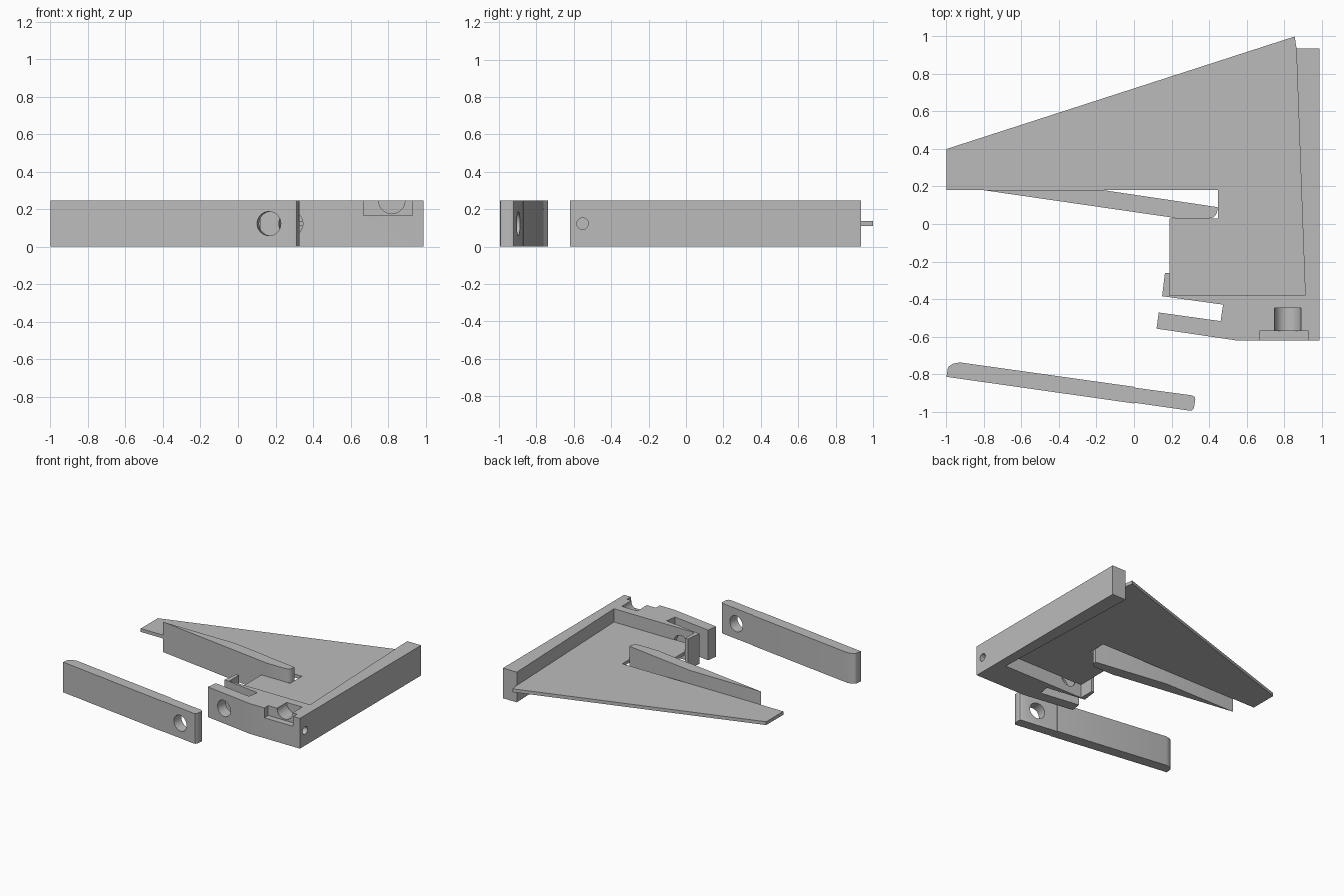
import bpy, bmesh, math
from mathutils import Vector, Matrix

cube = bpy.data.objects.get("Cube")
if cube:
    bpy.data.objects.remove(cube, do_unlink=True)

HEIGHT = 0.245
MID = HEIGHT / 2
SLANT = Vector((0.14, 0.99, 0)).normalized()   # pivot pin direction

grey = bpy.data.materials.new("plain grey")
grey.use_nodes = True
grey.diffuse_color = (0.5, 0.5, 0.5, 1)
grey.node_tree.nodes["Principled BSDF"].inputs["Base Color"].default_value = (0.5, 0.5, 0.5, 1)


def finish(bm, name):
    bmesh.ops.recalc_face_normals(bm, faces=bm.faces)
    mesh = bpy.data.meshes.new(name)
    bm.to_mesh(mesh)
    bm.free()
    mesh.materials.append(grey)
    obj = bpy.data.objects.new(name, mesh)
    bpy.context.collection.objects.link(obj)
    return obj


def prism(name, outline, bottom=0, top=HEIGHT):
    """Extrude a plan outline straight up."""
    bm = bmesh.new()
    base = bm.faces.new([bm.verts.new((x, y, bottom)) for x, y in outline])
    ext = bmesh.ops.extrude_face_region(bm, geom=[base])
    moved = [v for v in ext["geom"] if isinstance(v, bmesh.types.BMVert)]
    bmesh.ops.translate(bm, verts=moved, vec=(0, 0, top - bottom))
    return finish(bm, name)


def rod(name, start, end, radius):
    """Cylinder between two points."""
    a, b = Vector(start), Vector(end)
    turn = (b - a).to_track_quat("Z", "Y").to_matrix().to_4x4()
    bm = bmesh.new()
    bmesh.ops.create_cone(bm, cap_ends=True, segments=40, radius1=radius, radius2=radius,
                          depth=(b - a).length, matrix=Matrix.Translation((a + b) / 2) @ turn)
    return finish(bm, name)


def cut(obj, cutters):
    for c in cutters:
        mod = obj.modifiers.new("cut", "BOOLEAN")
        mod.operation, mod.solver, mod.object = "DIFFERENCE", "EXACT", c
        bpy.context.view_layer.objects.active = obj
        bpy.ops.object.modifier_apply(modifier=mod.name)
        bpy.data.objects.remove(c, do_unlink=True)


def smooth(obj):
    bpy.ops.object.select_all(action="DESELECT")
    obj.select_set(True)
    bpy.context.view_layer.objects.active = obj
    bpy.ops.object.shade_smooth_by_angle(angle=math.radians(30))


# Side rail with the forked front mount
frame = prism("frame", [
    (0.99, -0.62), (0.99, 0.935), (0.865, 0.935), (0.913, -0.38), (0.19, -0.38),
    (0.19, -0.26), (0.165, -0.26), (0.15, -0.385), (0.475, -0.43), (0.462, -0.518),
    (0.132, -0.472), (0.12, -0.558), (0.54, -0.62)])
pivot = Vector((0.282, -0.58, MID))
cut(frame, [
    rod("pivot_cut", pivot - SLANT * 0.1, pivot + SLANT * 0.3, 0.065),
    prism("pocket_cut", [(0.67, -0.7), (0.93, -0.7), (0.93, -0.57), (0.67, -0.57)], 0.165, 0.3),
    rod("groove_cut", (0.82, -0.6, HEIGHT), (0.82, -0.447, HEIGHT), 0.07),
    rod("side_hole_cut", (1.1, -0.553, MID), (0.8, -0.553, MID), 0.031)])
smooth(frame)

# Thin triangular web at mid height
prism("web_plate", [
    (-1, 0.18), (-1, 0.4), (0.857, 1), (0.867, 0.935), (0.92, -0.385), (0.19, -0.385),
    (0.19, 0.03), (0.447, 0.03), (0.447, 0.18)], 0.11, 0.137)

# Tapered fin across the web
fin = prism("tapered_fin", [
    (-0.8, 0.18), (0.2, 0.035), (0.22, 0.03), (0.4, 0.03), (0.423, 0.036), (0.438, 0.05),
    (0.445, 0.072), (0.445, 0.09), (-0.16, 0.18)])
smooth(fin)

# Separate lever with rounded ends and a slightly thinner pivot end
lever = prism("lever", [
    (-1, -0.815), (0, -0.957), (0, -0.953), (0.295, -0.995), (0.311, -0.993), (0.32, -0.98),
    (0.327, -0.936), (0.323, -0.922), (0.31, -0.914), (0.005, -0.873), (0.005, -0.869),
    (-0.93, -0.738), (-0.965, -0.745), (-0.988, -0.76), (-0.994, -0.772)])
eye = Vector((0.165, -0.977, MID))
cut(lever, [rod("eye_cut", eye - SLANT * 0.1, eye + SLANT * 0.2, 0.064)])
smooth(lever)
